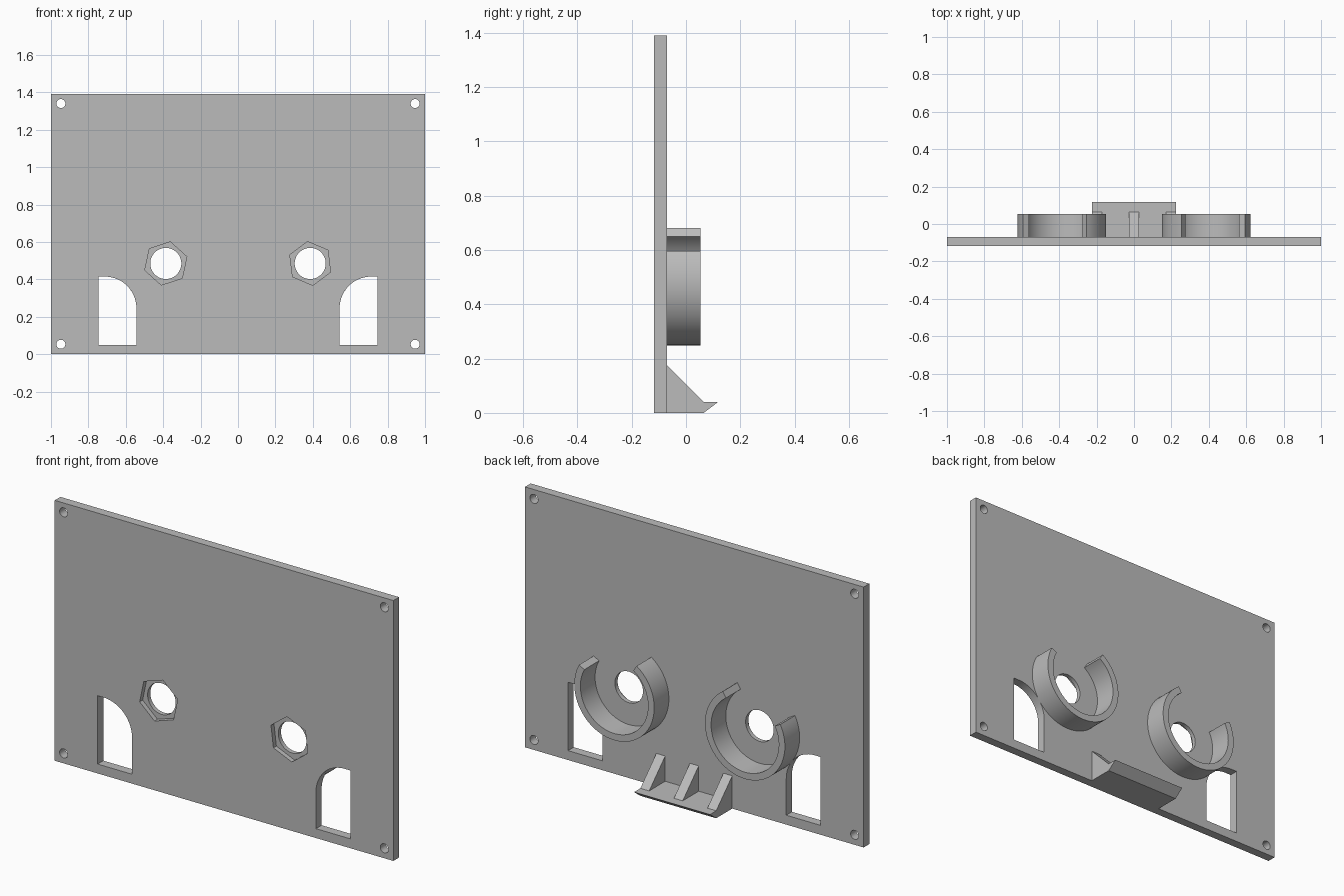
import bpy, bmesh
from math import cos, sin, radians

if "Cube" in bpy.data.objects:
    bpy.data.objects.remove(bpy.data.objects["Cube"], do_unlink=True)

grey = bpy.data.materials.new("plain grey")
grey.use_nodes = True
grey.diffuse_color = (0.5, 0.5, 0.5, 1)
grey.node_tree.nodes["Principled BSDF"].inputs["Base Color"].default_value = (0.5, 0.5, 0.5, 1)

FRONT, BACK, HEIGHT = -0.118, -0.07, 1.39
HUB_X, HUB_Z = 0.386, 0.485


def arc(cx, cz, r, start, end, steps):
    """Points along an arc, both ends included."""
    angles = [radians(start + (end - start) * i / steps) for i in range(steps + 1)]
    return [(cx + r * cos(a), cz + r * sin(a)) for a in angles]


def circle(cx, cz, r, sides, turn=0):
    return arc(cx, cz, r, turn, turn + 360, sides)[:-1]


def prism(name, outline, low, high, axis="y"):
    """Extrude an outline: (x, z) points along y, or (y, z) points along x."""
    bm = bmesh.new()
    place = (lambda p: (p[0], low, p[1])) if axis == "y" else (lambda p: (low, p[0], p[1]))
    face = bm.faces.new([bm.verts.new(place(p)) for p in outline])
    moved = bmesh.ops.extrude_face_region(bm, geom=[face])["geom"]
    step = (0, high - low, 0) if axis == "y" else (high - low, 0, 0)
    bmesh.ops.translate(bm, vec=step, verts=[v for v in moved if isinstance(v, bmesh.types.BMVert)])
    bmesh.ops.recalc_face_normals(bm, faces=bm.faces)
    mesh = bpy.data.meshes.new(name)
    bm.to_mesh(mesh)
    bm.free()
    mesh.materials.append(grey)
    obj = bpy.data.objects.new(name, mesh)
    bpy.context.collection.objects.link(obj)
    return obj


def activate(obj):
    bpy.ops.object.select_all(action="DESELECT")
    obj.select_set(True)
    bpy.context.view_layer.objects.active = obj


def cut(target, outline, low, high):
    """Cut a prism out of the target."""
    cutter = prism("cutter", outline, low, high)
    cutter.hide_render = True
    mod = target.modifiers.new("cut", "BOOLEAN")
    mod.operation, mod.solver, mod.object = "DIFFERENCE", "EXACT", cutter
    activate(target)
    bpy.ops.object.modifier_apply(modifier=mod.name)
    bpy.data.objects.remove(cutter, do_unlink=True)


# Flat panel
panel = prism("panel", [(-1, 0), (1, 0), (1, HEIGHT), (-1, HEIGHT)], FRONT, BACK)
for side in (-1, 1):
    # Corner screw holes
    for z in (0.053, 1.34):
        cut(panel, circle(side * 0.947, z, 0.024, 32), -0.2, 0)
    # Hub hole with a hexagonal nut recess in the front
    cut(panel, circle(side * HUB_X, HUB_Z, 0.083, 64), -0.2, 0)
    cut(panel, circle(side * HUB_X, HUB_Z, 0.118, 6, 18 if side < 0 else 37), -0.2, FRONT + 0.025)
    # Cable opening, rounded on its inner top corner
    opening = [(0.746, 0.05), (0.746, 0.415)] + arc(0.713, 0.245, 0.17, 90, 180, 20) + [(0.543, 0.05)]
    cut(panel, [(side * x, z) for x, z in opening], -0.2, 0)

# Open collars around the hubs, mirrored
collars = []
for side, label in ((1, "left"), (-1, "right")):
    outline = arc(HUB_X, HUB_Z, 0.236, 124, 388, 64) + arc(HUB_X, HUB_Z, 0.2, 388, 124, 64)
    collars.append(prism(label + "_collar", [(side * x, z) for x, z in outline], BACK, 0.054))

# Ledge with a bevelled lip, braced by three gussets
prism("ledge", [(BACK, 0), (0.065, 0), (0.118, 0.04), (BACK, 0.04)], -0.224, 0.224, "x")
for label, x in (("right", -0.198), ("middle", 0), ("left", 0.198)):
    prism(label + "_gusset", [(BACK, 0.04), (0.065, 0.04), (BACK, 0.175)], x - 0.026, x + 0.026, "x")

# Smooth the curved walls, keep the edges sharp
for obj in [panel] + collars:
    activate(obj)
    bpy.ops.object.shade_smooth_by_angle(angle=radians(30))
